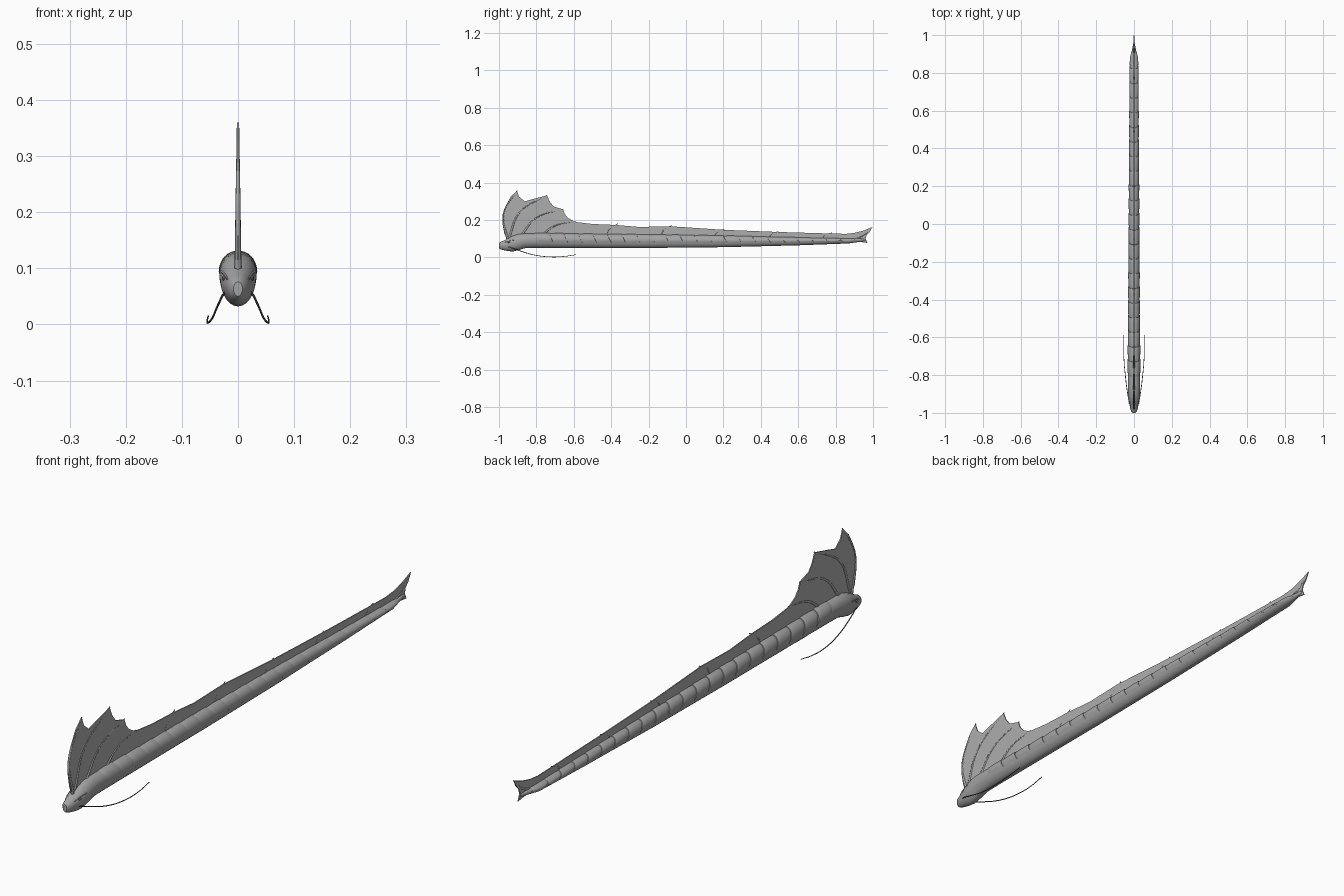
import bpy, bmesh, math
from mathutils import Vector

if "Cube" in bpy.data.objects:
    bpy.data.objects.remove(bpy.data.objects["Cube"])

# body stations: y, bottom z, top z, half width
BODY = [(-1.0, .050, .076, .008), (-.992, .044, .083, .015), (-.975, .039, .090, .020),
        (-.95, .034, .103, .026), (-.925, .032, .117, .031), (-.895, .039, .126, .033),
        (-.86, .050, .129, .033), (-.8, .051, .129, .032), (-.6, .051, .125, .030),
        (-.2, .051, .121, .0275), (.2, .055, .115, .0255), (.6, .065, .106, .023),
        (.87, .075, .101, .0215), (.91, .081, .101, .013), (.96, .088, .100, .003)]


def grey(name, v):
    m = bpy.data.materials.new(name)
    m.diffuse_color = (v, v, v, 1)
    m.use_nodes = True
    m.node_tree.nodes["Principled BSDF"].inputs["Base Color"].default_value = m.diffuse_color
    return m


SKIN, FINGREY, DARK = grey("skin", .37), grey("fin", .42), grey("dark", .12)


def station(y):
    for a, b in zip(BODY, BODY[1:]):
        if y <= b[0]:
            t = (y - a[0]) / (b[0] - a[0])
            return [p + (q - p) * t for p, q in zip(a, b)][1:]
    return BODY[-1][1:]


def point(y, ang, grow=1.0):
    """Point on the body; angle measured from the top of the back."""
    lo, hi, w = station(y)
    c, h = (lo + hi) / 2, (hi - lo) / 2
    s, k = math.sin(ang), math.cos(ang)
    return Vector((w * grow * s * (1 + .08 * k), y, c + h * grow * k))


def make(name, bm, mat, smooth=True):
    bmesh.ops.recalc_face_normals(bm, faces=bm.faces)
    me = bpy.data.meshes.new(name)
    bm.to_mesh(me)
    bm.free()
    me.materials.append(mat)
    ob = bpy.data.objects.new(name, me)
    bpy.context.collection.objects.link(ob)
    if smooth:
        bpy.ops.object.select_all(action='DESELECT')
        ob.select_set(True)
        bpy.context.view_layer.objects.active = ob
        bpy.ops.object.shade_smooth_by_angle(angle=math.radians(35))
    return ob


def skin(bm, rings, closed=True, caps=True):
    vs = [[bm.verts.new(p) for p in r] for r in rings]
    n = len(vs[0])
    for a, b in zip(vs, vs[1:]):
        for i in range(n if closed else n - 1):
            j = (i + 1) % n
            bm.faces.new((a[i], a[j], b[j], b[i]))
    if caps:
        bm.faces.new(vs[0])
        bm.faces.new(vs[-1])


def tube(name, pts, r0, r1, mat):
    cu = bpy.data.curves.new(name, 'CURVE')
    cu.dimensions = '3D'
    cu.bevel_depth = 1
    cu.bevel_resolution = 2
    cu.resolution_u = 8
    cu.use_fill_caps = True
    cu.materials.append(mat)
    sp = cu.splines.new('BEZIER')
    sp.bezier_points.add(len(pts) - 1)
    for i, (b, p) in enumerate(zip(sp.bezier_points, pts)):
        b.co = p
        b.handle_left_type = b.handle_right_type = 'AUTO'
        b.radius = r0 + (r1 - r0) * i / (len(pts) - 1)
    ob = bpy.data.objects.new(name, cu)
    bpy.context.collection.objects.link(ob)
    return ob


def sheet(name, outline, half):
    """Thin upright membrane in the YZ plane."""
    bm = bmesh.new()
    f = bm.faces.new([bm.verts.new((-half, y, z)) for y, z in outline])
    ext = bmesh.ops.extrude_face_region(bm, geom=[f], use_keep_orig=True)
    for v in ext['geom']:
        if isinstance(v, bmesh.types.BMVert):
            v.co.x = half
    bmesh.ops.triangulate(bm, faces=[q for q in bm.faces if len(q.verts) > 4])
    return make(name, bm, FINGREY, False)


# smooth body with head
bm = bmesh.new()
ys = sorted({s[0] for s in BODY} | {-.75 + .1 * i for i in range(16)})
ys = [y for i, y in enumerate(ys) if i == 0 or y - ys[i - 1] > .001]
skin(bm, [[point(y, math.tau * i / 24) for i in range(24)] for y in ys])
make("body", bm, SKIN)

# overlapping back plates: each bulges, then tucks in over the next one
bm = bmesh.new()
for k in range(22):
    y0 = -.81 + k * .0775
    rings = []
    for t, g in ((0, .99), (.06, 1.03), (.3, 1.065), (.65, 1.09), (.95, 1.10), (1.02, 1.07), (1.04, .98)):
        ring = []
        for i in range(21):
            u = -1 + i / 10
            edge = 1 - max(0, abs(u) - .8) / .2
            ring.append(point(min(y0 + t * .0775 + .022 * u * u, .925), u * 1.8,
                              1 + (g - 1) * edge if g > 1 else g))
        rings.append(ring)
    skin(bm, rings, closed=False, caps=False)
make("back_plates", bm, SKIN)

# crest and long dorsal fin
FIN = [(-.955, .09), (-.972, .13), (-.981, .18), (-.978, .23), (-.962, .28), (-.937, .325),
       (-.904, .357), (-.892, .325), (-.862, .300), (-.82, .312), (-.743, .332), (-.728, .298),
       (-.708, .273), (-.658, .257), (-.648, .232), (-.632, .212), (-.594, .190),
       (-.5, .179), (-.38, .174), (-.25, .163), (-.09, .167), (.05, .158), (.2, .148),
       (.5, .136), (.78, .128), (.87, .126), (.88, .09), (-.2, .10), (-.85, .09)]
sheet("dorsal_fin", FIN, .002)

# tail fin
sheet("tail_fin", [(.85, .09), (.86, .127), (.9, .131), (.95, .144), (.995, .162), (.983, .138),
                   (.965, .118), (.961, .1), (.97, .078), (.94, .082), (.9, .084)], .002)
tube("tail_ray_upper", [(0, .90, .095), (0, .95, .118), (0, .997, .163)], .005, .0015, FINGREY)
tube("tail_ray_lower", [(0, .90, .092), (0, .94, .087), (0, .971, .078)], .005, .0015, FINGREY)

# fin spines: base, middle, tip
SPINES = [((-.955, .10), (-.976, .23), (-.902, .359)),
          ((-.945, .11), (-.89, .24), (-.740, .334)),
          ((-.88, .12), (-.80, .212), (-.655, .258)),
          ((-.77, .12), (-.70, .17), (-.590, .192)),
          ((-.43, .11), (-.41, .15), (-.365, .181)),
          ((-.14, .11), (-.12, .145), (-.075, .172)),
          ((.15, .105), (.165, .132), (.205, .152)),
          ((.44, .10), (.455, .122), (.495, .140)),
          ((.73, .10), (.74, .115), (.78, .132))]
for i, s in enumerate(SPINES):
    r = .006 if i < 4 else .004
    tube("fin_spine", [(0, y, z) for y, z in s], r, r * .35, SKIN)

# paired barbels, eyes and brow ridges
for s in (-1, 1):
    tube("barbel", [(s * .012, -.975, .064), (s * .024, -.945, .056), (s * .034, -.895, .038),
                    (s * .045, -.81, .013), (s * .053, -.72, .003), (s * .055, -.65, .006),
                    (s * .053, -.588, .015)], .0022, .0014, DARK)
    bpy.ops.mesh.primitive_uv_sphere_add(segments=16, ring_count=10, radius=.007,
                                         location=(s * .0235, -.947, .083))
    eye = bpy.context.object
    eye.name = "eye"
    eye.scale = (.7, 1, .8)
    eye.data.materials.append(DARK)
    bpy.ops.object.shade_smooth()
    tube("brow", [point(y, s * a) for y, a in ((-.97, 1.0), (-.945, 1.0), (-.915, 1.15))],
         .0015, .002, SKIN)
